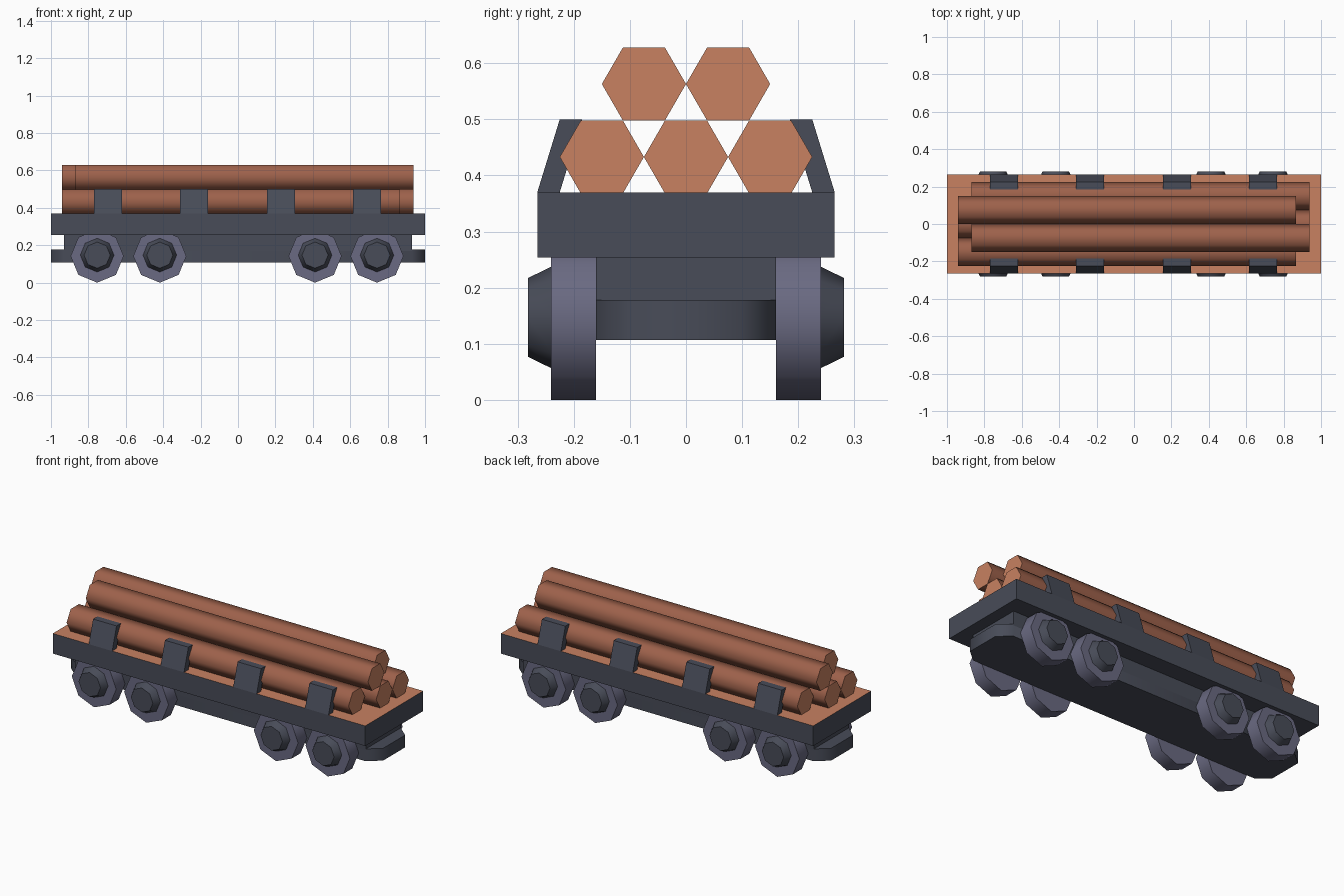
import bpy, bmesh, math
from mathutils import Vector

if "Cube" in bpy.data.objects:
    bpy.data.objects.remove(bpy.data.objects["Cube"])


def mat(name, rgb):
    m = bpy.data.materials.new(name)
    m.diffuse_color = (*rgb, 1)
    m.use_nodes = True
    m.node_tree.nodes["Principled BSDF"].inputs["Base Color"].default_value = m.diffuse_color
    return m


DARK = mat("dark slate", (0.065, 0.072, 0.098))
WHEEL = mat("purple grey", (0.144, 0.144, 0.223))
BARK = mat("bark brown", (0.34, 0.12, 0.07))
WOOD = mat("cut wood", (0.58, 0.22, 0.12))


def loft(name, rings, mats, smooth=None):
    """Closed solid through rings of equal point count."""
    bm = bmesh.new()
    vs = [[bm.verts.new(p) for p in r] for r in rings]
    n = len(vs[0])
    for a, b in zip(vs, vs[1:]):
        for i in range(n):
            j = (i + 1) % n
            bm.faces.new((a[i], a[j], b[j], b[i]))
    bm.faces.new(vs[0])
    bm.faces.new(vs[-1])
    bmesh.ops.recalc_face_normals(bm, faces=bm.faces)
    me = bpy.data.meshes.new(name)
    bm.to_mesh(me)
    bm.free()
    for m in mats:
        me.materials.append(m)
    if smooth:
        me.polygons.foreach_set("use_smooth", [True] * len(me.polygons))
        me.set_sharp_from_angle(angle=math.radians(smooth))
    ob = bpy.data.objects.new(name, me)
    bpy.context.collection.objects.link(ob)
    return ob


def box(name, x, y, z0, z1, mats):
    pts = [(-x, -y), (x, -y), (x, y), (-x, y)]
    return loft(name, [[(a, b, z) for a, b in pts] for z in (z0, z1)], mats)


def ring_y(cx, y, cz, r, n=8):
    return [(cx + r * math.cos(2 * math.pi * i / n), y,
             cz + r * math.sin(2 * math.pi * i / n)) for i in range(n)]


# deck with a wooden top
deck = box("deck", 1.0, 0.265, 0.254, 0.37, [DARK, WOOD])
for p in deck.data.polygons:
    p.material_index = int(p.normal.z > 0.5)

# chassis and lower plate with cut corners
box("chassis", 0.93, 0.16, 0.17, 0.26, [DARK])
half = [(1, -0.10), (1, 0.10), (0.93, 0.16)]
plan = half + [(-0.93, 0.16), (-1, 0.10), (-1, -0.10), (-0.93, -0.16), (0.93, -0.16)]
loft("lower_plate", [[(a, b, z) for a, b in plan] for z in (0.107, 0.178)], [DARK], 50)

# wheels and tapered hubs
for s in (-1, 1):
    for x in (-0.753, -0.418, 0.412, 0.743):
        loft("wheel", [ring_y(x, s * y, 0.142, 0.142) for y in (0.16, 0.241)], [WHEEL], 50)
        loft("wheel_hub", [ring_y(x, s * y, 0.147, r)
                           for y, r in ((0.235, 0.093), (0.282, 0.07))], [DARK], 50)

# leaning stakes
prof = [(0.265, 0.37), (0.225, 0.5), (0.185, 0.5), (0.225, 0.37)]
for s in (-1, 1):
    for x in (-0.695, -0.235, 0.23, 0.69):
        loft("stake", [[(x + d, s * y, z) for y, z in prof] for d in (-0.075, 0.075)], [DARK])

# hexagonal logs
R = 0.075
for y, z, x0, x1 in ((-0.15, 0.433, -0.94, 0.865), (0, 0.433, -0.94, 0.937),
                     (0.15, 0.433, -0.87, 0.937),
                     (-0.075, 0.563, -0.87, 0.937), (0.075, 0.563, -0.94, 0.865)):
    hexa = [(y + R * math.cos(i * math.pi / 3), z + R * math.sin(i * math.pi / 3))
            for i in range(6)]
    log = loft("log", [[(x, a, b) for a, b in hexa] for x in (x0, x1)], [BARK, WOOD], 65)
    for p in log.data.polygons:
        p.material_index = int(abs(p.normal.x) > 0.5)
